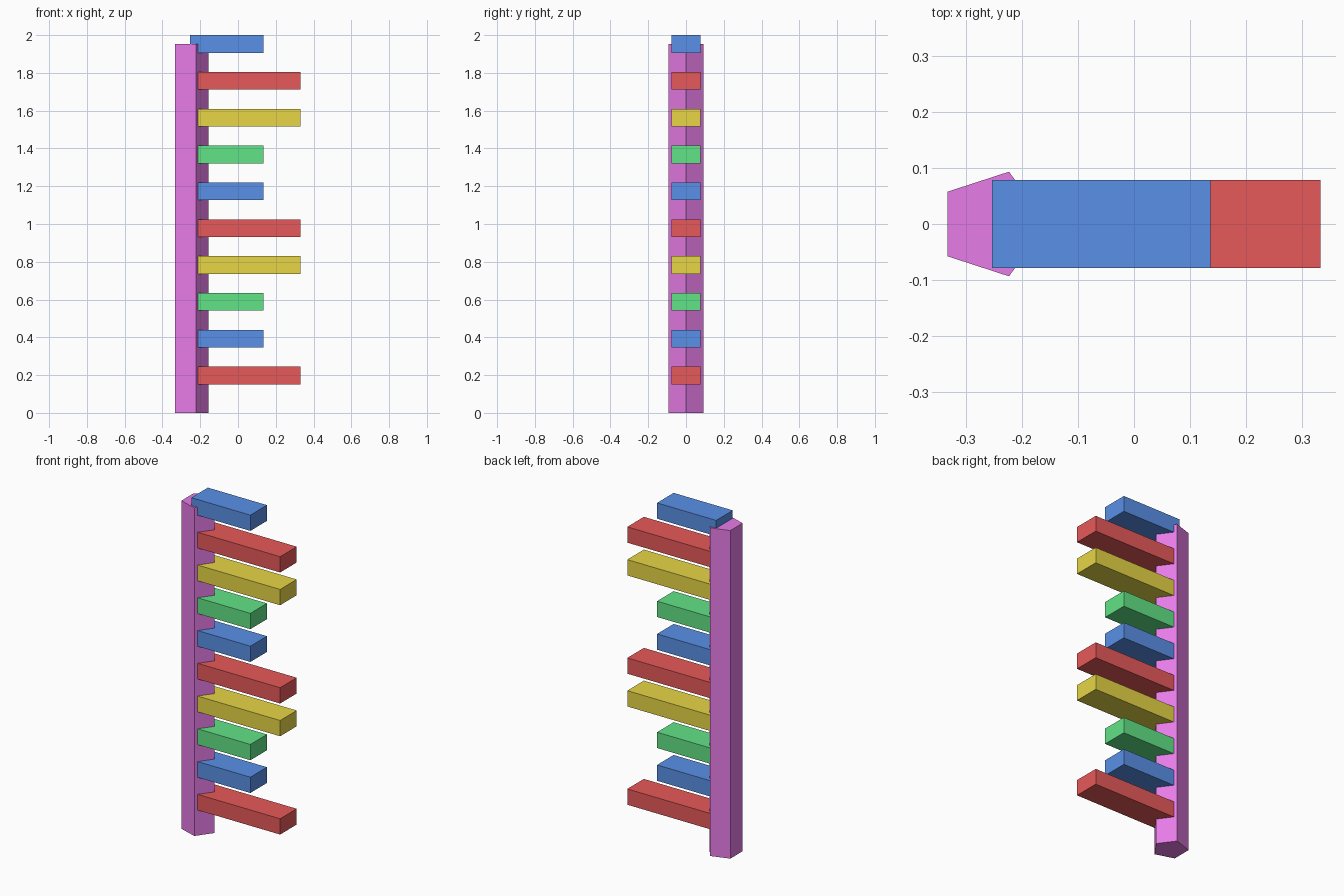
import bpy
import bmesh
from math import cos, sin, tau

cube = bpy.data.objects.get("Cube")
if cube:
    bpy.data.objects.remove(cube, do_unlink=True)


def make_material(name, rgb):
    mat = bpy.data.materials.new(name)
    mat.use_nodes = True
    mat.diffuse_color = (*rgb, 1)
    mat.node_tree.nodes["Principled BSDF"].inputs["Base Color"].default_value = (*rgb, 1)
    return mat


def extrude_profile(name, points, bottom, top, mat):
    """Flat-sided prism from a counter-clockwise outline in plan."""
    bm = bmesh.new()
    base = bm.faces.new([bm.verts.new((x, y, bottom)) for x, y in points])
    result = bmesh.ops.extrude_face_region(bm, geom=[base], use_keep_orig=True)
    for item in result["geom"]:
        if isinstance(item, bmesh.types.BMVert):
            item.co.z = top
    bmesh.ops.recalc_face_normals(bm, faces=bm.faces)
    mesh = bpy.data.meshes.new(name)
    bm.to_mesh(mesh)
    bm.free()
    mesh.materials.append(mat)
    obj = bpy.data.objects.new(name, mesh)
    bpy.context.collection.objects.link(obj)
    return obj


POST_X, POST_RADIUS, POST_HEIGHT = -0.253, 0.098, 1.953
BAR_HALF_WIDTH, BAR_HEIGHT, BAR_STEP = 0.078, 0.094, 0.195
LONG_END, SHORT_END = 0.332, 0.136

purple = make_material("purple", (0.8, 0.2, 0.8))
bar_styles = [
    (make_material("red", (0.8, 0.1, 0.1)), LONG_END),
    (make_material("blue", (0.1, 0.28, 0.8)), SHORT_END),
    (make_material("green", (0.12, 0.77, 0.24)), SHORT_END),
    (make_material("yellow", (0.8, 0.67, 0.06)), LONG_END),
]

# Five-sided post with one edge pointing along the bars
pentagon = [(POST_X + POST_RADIUS * cos(tau * i / 5), POST_RADIUS * sin(tau * i / 5))
            for i in range(5)]
extrude_profile("post", pentagon, 0, POST_HEIGHT, purple)

# Ten bars starting at the post axis, colours repeating from the bottom up
for i in range(10):
    mat, end = bar_styles[i % 4]
    w = BAR_HALF_WIDTH
    outline = [(POST_X, -w), (end, -w), (end, w), (POST_X, w)]
    centre = POST_HEIGHT - (9 - i) * BAR_STEP
    extrude_profile(f"bar_{i + 1}", outline, centre - BAR_HEIGHT / 2,
                    centre + BAR_HEIGHT / 2, mat)
